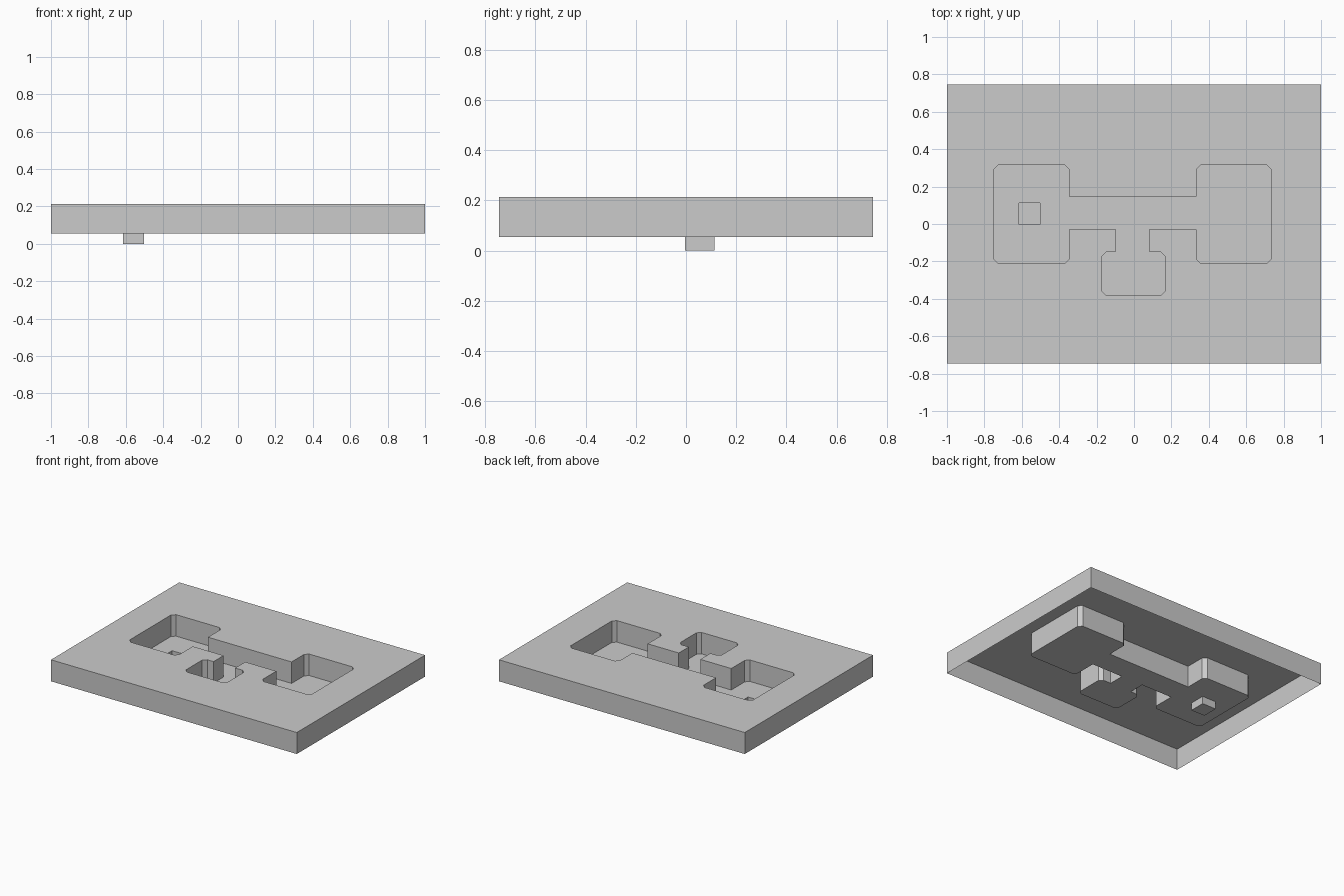
import bpy, bmesh
from mathutils import Vector

if "Cube" in bpy.data.objects:
    bpy.data.objects.remove(bpy.data.objects["Cube"])

BASE, TOP = 0.055, 0.213


def chamfer(points, c=0.025):
    """Cut the corners whose third value is 1; return 2D points."""
    out = []
    for i, (x, y, cut) in enumerate(points):
        p = Vector((x, y))
        if not cut:
            out.append(p)
            continue
        for q in (points[i - 1], points[(i + 1) % len(points)]):
            out.append(p + (Vector(q[:2]) - p).normalized() * c)
    return out


def rect(x0, x1, y0, y1):
    return [Vector(p) for p in ((x0, y0), (x1, y0), (x1, y1), (x0, y1))]


def ring(bm, pts, z):
    """Closed loop of edges at height z."""
    vs = [bm.verts.new((p.x, p.y, z)) for p in pts]
    return [bm.edges.new((vs[i - 1], vs[i])) for i in range(len(vs))]


def sheet(bm, *loops, z):
    """Flat surface inside the first loop, with the others as holes."""
    edges = [e for lp in loops for e in ring(bm, lp, z)]
    bmesh.ops.triangle_fill(bm, use_beauty=True, use_dissolve=False,
                            edges=edges, normal=(0, 0, 1))


def walls(bm, pts, z0, z1):
    for i in range(len(pts)):
        a, b = pts[i - 1], pts[i]
        bm.faces.new([bm.verts.new(v) for v in (
            (a.x, a.y, z0), (b.x, b.y, z0), (b.x, b.y, z1), (a.x, a.y, z1))])


# Outlines: plate rim, branching pocket, small square well
rim = rect(-1, 1, -0.745, 0.745)
pocket = chamfer([
    (-0.75, -0.212, 1), (-0.347, -0.212, 1), (-0.347, -0.03, 0),
    (-0.096, -0.03, 0), (-0.096, -0.147, 0), (-0.172, -0.147, 1),
    (-0.172, -0.383, 1), (0.166, -0.383, 1), (0.166, -0.147, 1),
    (0.08, -0.147, 0), (0.08, -0.03, 0), (0.333, -0.03, 0),
    (0.333, -0.212, 1), (0.735, -0.212, 1), (0.735, 0.316, 1),
    (0.333, 0.316, 1), (0.333, 0.147, 0), (-0.347, 0.147, 0),
    (-0.347, 0.316, 1), (-0.75, 0.316, 1)])
well = rect(-0.615, -0.502, -0.004, 0.113)

bm = bmesh.new()
# Open-bottomed plate: skirt and top
walls(bm, rim, BASE, TOP)
sheet(bm, rim, pocket, z=TOP)
# Pocket hanging from the top
walls(bm, pocket, BASE, TOP)
sheet(bm, pocket, well, z=BASE)
# Well below the pocket floor
walls(bm, well, 0, BASE)
sheet(bm, well, z=0)

bmesh.ops.remove_doubles(bm, verts=bm.verts, dist=1e-4)
bmesh.ops.recalc_face_normals(bm, faces=bm.faces)
mesh = bpy.data.meshes.new("recessed_plate")
bm.to_mesh(mesh)
bm.free()
bpy.context.collection.objects.link(bpy.data.objects.new("recessed_plate", mesh))
